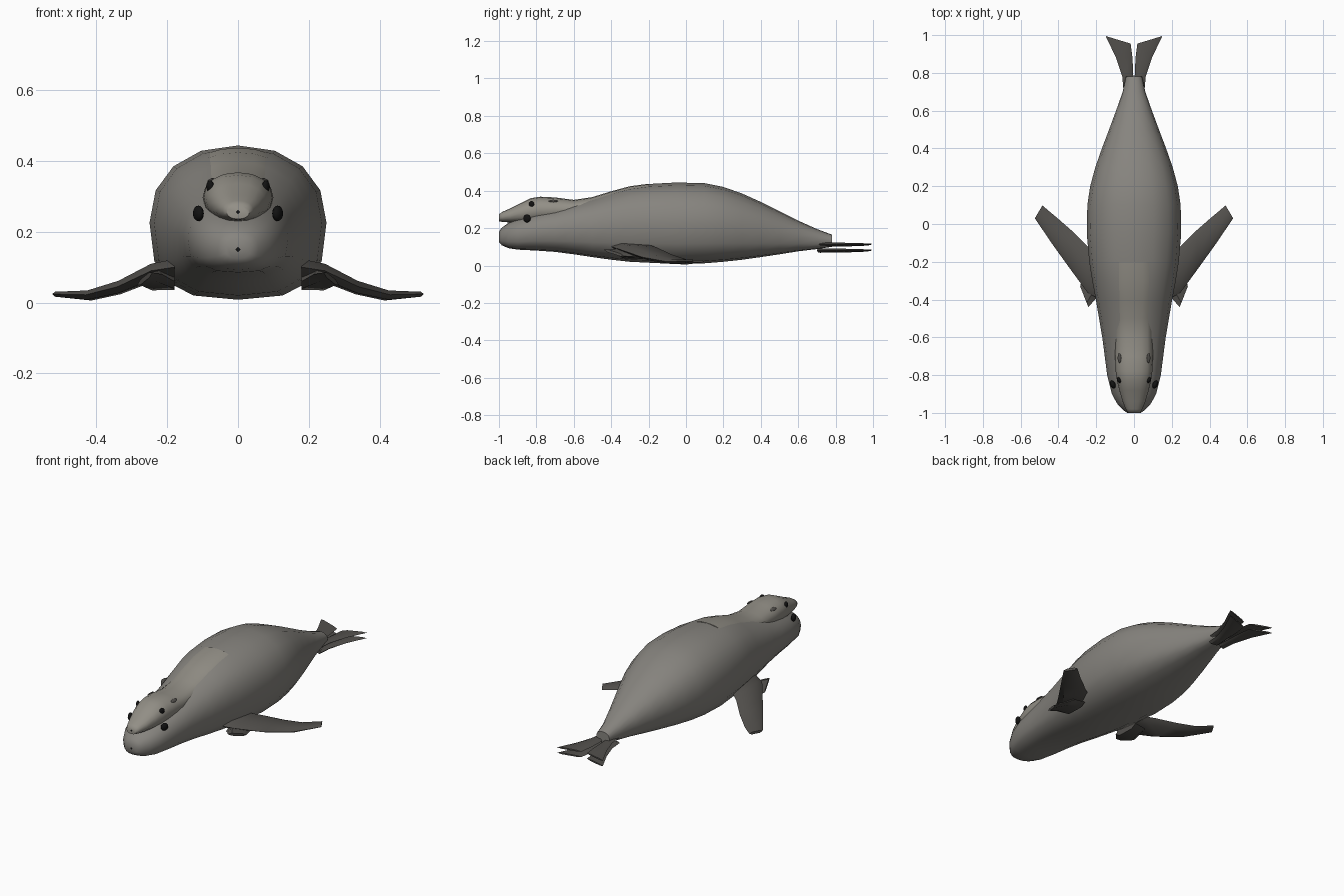
import bpy, bmesh
from math import cos, sin, pi
from mathutils import Vector

if "Cube" in bpy.data.objects:
    bpy.data.objects.remove(bpy.data.objects["Cube"])


def material(name, col):
    m = bpy.data.materials.new(name)
    m.diffuse_color = (*col, 1)
    m.use_nodes = True
    m.node_tree.nodes["Principled BSDF"].inputs["Base Color"].default_value = m.diffuse_color
    return m


FUR = material("fur", (0.24, 0.23, 0.21))
PALE = material("pale_fur", (0.29, 0.275, 0.24))
SKIN = material("dark_skin", (0.085, 0.08, 0.073))
BLACK = material("black", (0.006, 0.006, 0.006))


def loft(name, rings, mat, angle):
    """Skin a list of closed rings and cap both ends."""
    bm = bmesh.new()
    vs = [[bm.verts.new(p) for p in r] for r in rings]
    n = len(vs[0])
    for a, b in zip(vs, vs[1:]):
        for i in range(n):
            j = (i + 1) % n
            bm.faces.new((a[i], a[j], b[j], b[i]))
    bm.faces.new(vs[0])
    bm.faces.new(vs[-1])
    bmesh.ops.recalc_face_normals(bm, faces=bm.faces)
    me = bpy.data.meshes.new(name)
    bm.to_mesh(me)
    bm.free()
    ob = bpy.data.objects.new(name, me)
    bpy.context.collection.objects.link(ob)
    me.materials.append(mat)
    smooth(ob, angle)
    return ob


def smooth(ob, angle):
    bpy.ops.object.select_all(action='DESELECT')
    ob.select_set(True)
    bpy.context.view_layer.objects.active = ob
    bpy.ops.object.shade_smooth_by_angle(angle=angle)


def section(y, top, bottom, w, n_top=2.2, n_bot=2.8, sides=16):
    """Rounded cross-section, flatter towards the belly."""
    c, h = (top + bottom) / 2, (top - bottom) / 2
    ring = []
    for i in range(sides):
        a = 2 * pi * i / sides
        s, k = sin(a), cos(a)
        e = 2 / (n_top if s >= 0 else n_bot)
        ring.append((w * abs(k) ** e * (1 if k > 0 else -1), y,
                     c + h * abs(s) ** e * (1 if s > 0 else -1)))
    return ring


# body with lower head: y, top, bottom, half width
body = [(-1.0, .18, .125, .035), (-.985, .202, .108, .058), (-.95, .228, .093, .09),
        (-.9, .25, .085, .117), (-.8, .285, .08, .142), (-.7, .305, .073, .155),
        (-.6, .335, .06, .168), (-.5, .36, .045, .185), (-.4, .394, .031, .202),
        (-.3, .422, .02, .221), (-.2, .436, .015, .237), (-.05, .444, .008, .25),
        (.1, .44, .012, .247), (.2, .42, .02, .232), (.3, .385, .031, .205),
        (.4, .34, .045, .17), (.5, .29, .06, .132), (.6, .24, .076, .095),
        (.7, .195, .088, .06), (.78, .165, .1, .043)]
loft("body", [section(*r) for r in body], FUR, 1.0)

# upper head and neck, sinking into the back
head = [(-1.0, .275, .236, .032), (-.98, .288, .233, .044), (-.94, .305, .23, .06),
        (-.88, .336, .225, .078), (-.83, .36, .222, .09), (-.78, .368, .225, .097),
        (-.7, .364, .23, .1), (-.6, .351, .24, .098), (-.5, .366, .25, .1),
        (-.4, .397, .28, .11), (-.3, .424, .31, .115), (-.2, .437, .34, .11)]
loft("upper_head", [section(*r, 2.2, 2.2) for r in head], PALE, 1.0)


def ball(name, loc, size, mat, rot=(0, 0, 0)):
    bpy.ops.mesh.primitive_uv_sphere_add(segments=12, ring_count=8, radius=1,
                                         location=loc, rotation=rot)
    ob = bpy.context.object
    ob.name = name
    ob.scale = size
    ob.data.materials.append(mat)
    smooth(ob, 1.0)


# noses
ball("upper_nose", (0, -.985, .256), (.028, .016, .021), BLACK)
ball("lower_nose", (0, -.985, .15), (.033, .016, .023), BLACK)


def blade(name, stations, mat, s):
    """Thin flipper from (leading point, trailing point, thickness) stations."""
    rings = []
    for a, b, t in stations:
        a, b = Vector(a), Vector(b)
        up = Vector((0, 0, t / 2))
        p, q = a.lerp(b, .2), a.lerp(b, .8)
        ring = [a, p + up, q + up, b, q - up, p - up]
        rings.append([(v.x * s, v.y, v.z) for v in ring])
    loft(name, rings, mat, 0.6)


flipper = [((.18, -.40, .1), (.18, -.17, .09), .05),
           ((.245, -.365, .09), (.25, -.115, .075), .045),
           ((.34, -.235, .045), (.33, -.035, .04), .035),
           ((.43, -.11, .022), (.41, .035, .018), .026),
           ((.525, .03, .024), (.485, .098, .022), .014)]
stub = [((.18, -.37, .06), (.18, -.2, .055), .04),
        ((.215, -.41, .08), (.25, -.2, .045), .035),
        ((.242, -.44, .085), (.285, -.33, .05), .015)]
tail = [((.055, .70), (.0, .72), .02), ((.062, .78), (.004, .79), .018),
        ((.095, .88), (.008, .88), .015), ((.15, .995), (.018, .955), .008)]

for s, side in ((1, "right"), (-1, "left")):
    # eyes of both heads
    ball("upper_eye_" + side, (s * .079, -.826, .328), (.01, .016, .017), BLACK, (0, 0, s * -.4))
    ball("lower_eye_" + side, (s * .112, -.85, .252), (.014, .022, .022), BLACK, (0, 0, s * -.4))
    # small ear folds
    ball("ear_" + side, (s * .077, -.71, .345), (.011, .026, .005), SKIN, (0, s * .5, 0))
    blade("front_flipper_" + side, flipper, SKIN, s)
    blade("flipper_stub_" + side, stub, SKIN, s)
    # two stacked tail flippers per side
    for z, layer in ((.112, "upper"), (.08, "lower")):
        st = [((*a, z + .003), (*b, z - .003), t) for a, b, t in tail]
        blade(f"tail_flipper_{layer}_{side}", st, SKIN, s)
